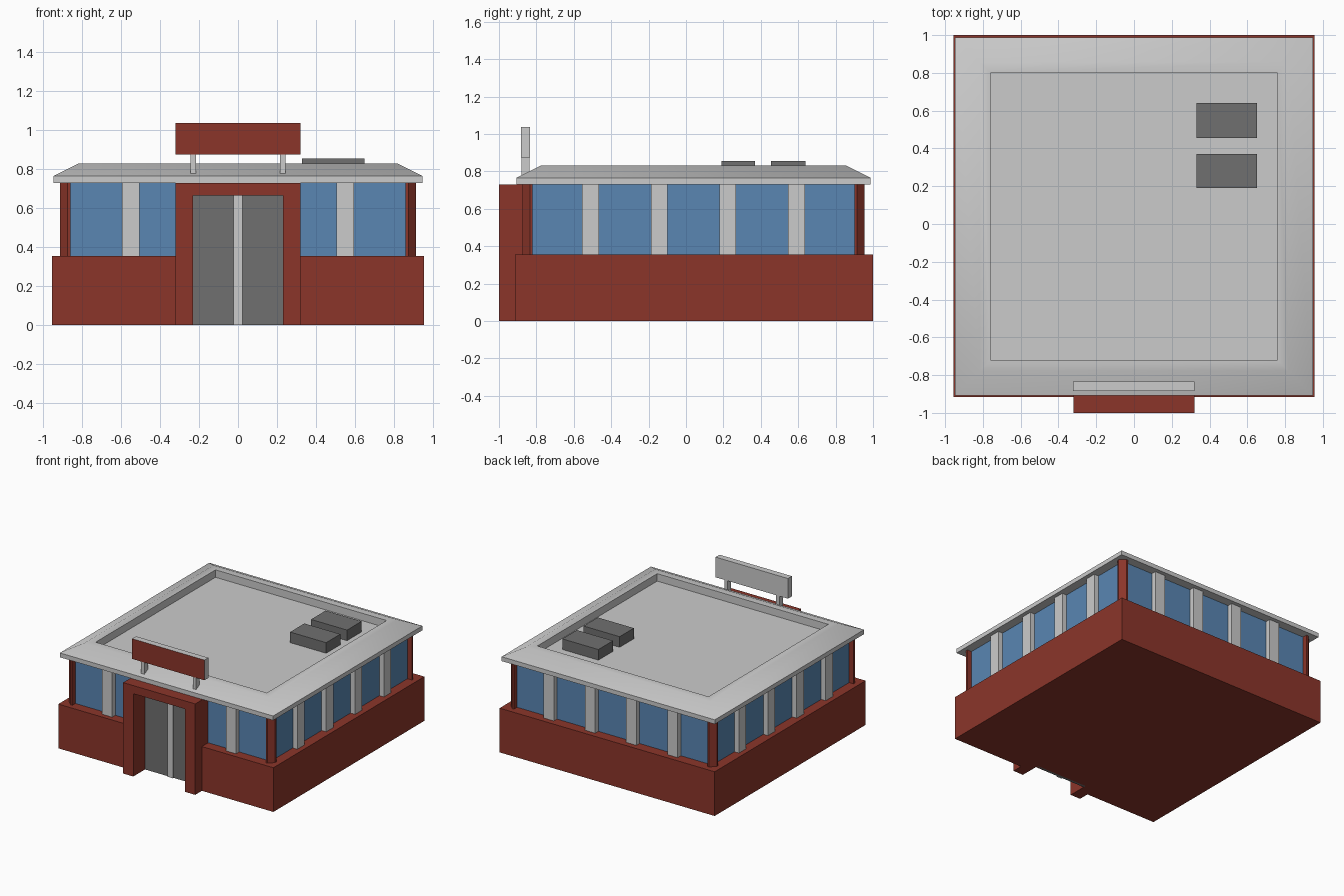
import bpy, bmesh, math

if "Cube" in bpy.data.objects:
    bpy.data.objects.remove(bpy.data.objects["Cube"])

CY = 0.04      # centre of the square building in y
GLASS = 0.875  # half width of the glazing
OUT = 0.915    # half width to the face of the pillars


def material(name, rgb):
    m = bpy.data.materials.new(name)
    m.diffuse_color = (*rgb, 1)
    m.use_nodes = True
    m.node_tree.nodes["Principled BSDF"].inputs["Base Color"].default_value = m.diffuse_color
    return m


RED = material("red_brick", (0.26, 0.036, 0.023))
BLUE = material("blue_glass", (0.10, 0.24, 0.45))
DARK = material("dark_grey", (0.16, 0.16, 0.16))


def finish(name, bm, mat=None):
    bmesh.ops.recalc_face_normals(bm, faces=bm.faces)
    me = bpy.data.meshes.new(name)
    bm.to_mesh(me)
    bm.free()
    ob = bpy.data.objects.new(name, me)
    bpy.context.collection.objects.link(ob)
    if mat:
        me.materials.append(mat)
    return ob


def prism(name, pts, axis, lo, hi, mat=None):
    """Extrude a 2D outline along y (outline in x,z) or z (outline in x,y)."""
    bm = bmesh.new()
    put = (lambda a, b, h: (a, h, b)) if axis == "y" else (lambda a, b, h: (a, b, h))
    face = bm.faces.new([bm.verts.new(put(a, b, lo)) for a, b in pts])
    new = bmesh.ops.extrude_face_region(bm, geom=[face])["geom"]
    step = (0, hi - lo, 0) if axis == "y" else (0, 0, hi - lo)
    bmesh.ops.translate(bm, vec=step, verts=[v for v in new if isinstance(v, bmesh.types.BMVert)])
    return finish(name, bm, mat)


def box(name, x, y, z, mat=None):
    return prism(name, [(x[0], y[0]), (x[1], y[0]), (x[1], y[1]), (x[0], y[1])],
                 "z", z[0], z[1], mat)


# Brick base with a notch for the doorway
f, n, w = -0.915, -0.85, 0.23
prism("base", [(-0.955, f), (-w, f), (-w, n), (w, n), (w, f), (0.955, f),
               (0.955, 1.0), (-0.955, 1.0)], "z", 0, 0.355, RED)

# Glazing
box("windows", (-GLASS, GLASS), (CY - GLASS, CY + GLASS), (0.355, 0.74), BLUE)

# Chamfered corner posts
for sx in (-1, 1):
    for sy in (-1, 1):
        prism("corner_post", [(sx * a, CY + sy * b) for a, b in
                              ((0.86, 0.86), (OUT, 0.86), (OUT, GLASS), (GLASS, OUT), (0.86, OUT))],
              "z", 0.355, 0.74, RED)

# Window pillars, four on each side (the entrance covers the middle front ones)
for p in (-0.55, -0.183, 0.183, 0.55):
    for s in (-1, 1):
        d = sorted((s * 0.86, s * OUT))
        box("side_pillar", d, (CY + p - 0.045, CY + p + 0.045), (0.355, 0.74))
        if s > 0 or abs(p) > 0.3:
            box("back_pillar" if s > 0 else "front_pillar", (p - 0.045, p + 0.045),
                (CY + d[0], CY + d[1]), (0.355, 0.74))

# Roof: square rings from the underside, over the sloped eave, down to the sunken deck
bm = bmesh.new()
rings = []
for h, z in ((0.947, 0.73), (0.947, 0.765), (0.817, 0.83), (0.76, 0.83), (0.76, 0.77)):
    rings.append([bm.verts.new((a * h, CY + b * h, z))
                  for a, b in ((-1, -1), (1, -1), (1, 1), (-1, 1))])
for lo, hi in zip(rings, rings[1:]):
    for i in range(4):
        j = (i + 1) % 4
        bm.faces.new((lo[i], lo[j], hi[j], hi[i]))
bm.faces.new(rings[0])
bm.faces.new(rings[-1])
roof = finish("roof", bm)
bpy.context.view_layer.objects.active = roof
roof.select_set(True)
bpy.ops.object.shade_smooth_by_angle(angle=math.radians(42))

# Roof vents
for y0, y1 in ((0.19, 0.37), (0.455, 0.64)):
    box("roof_vent", (0.33, 0.65), (y0, y1), (0.765, 0.855), DARK)

# Entrance surround, door and centre strip
prism("entrance_frame", [(-0.32, 0), (-w, 0), (-w, 0.665), (w, 0.665), (w, 0),
                         (0.32, 0), (0.32, 0.73), (-0.32, 0.73)], "y", -1.0, -0.836, RED)
box("door", (-w, w), (-0.851, -0.83), (0, 0.665), DARK)
box("door_strip", (-0.023, 0.023), (-0.86, -0.84), (0, 0.665))

# Roof sign: grey board with a red front face, on two legs
sign = box("sign_board", (-0.322, 0.32), (-0.883, -0.833), (0.875, 1.037))
sign.data.materials.append(None)
sign.data.materials.append(RED)
for p in sign.data.polygons:
    p.material_index = 1 if p.normal.y < -0.9 else 0
for s in (-1, 1):
    box("sign_leg", (s * 0.23 - 0.014, s * 0.23 + 0.014), (-0.88, -0.836), (0.775, 0.876))
